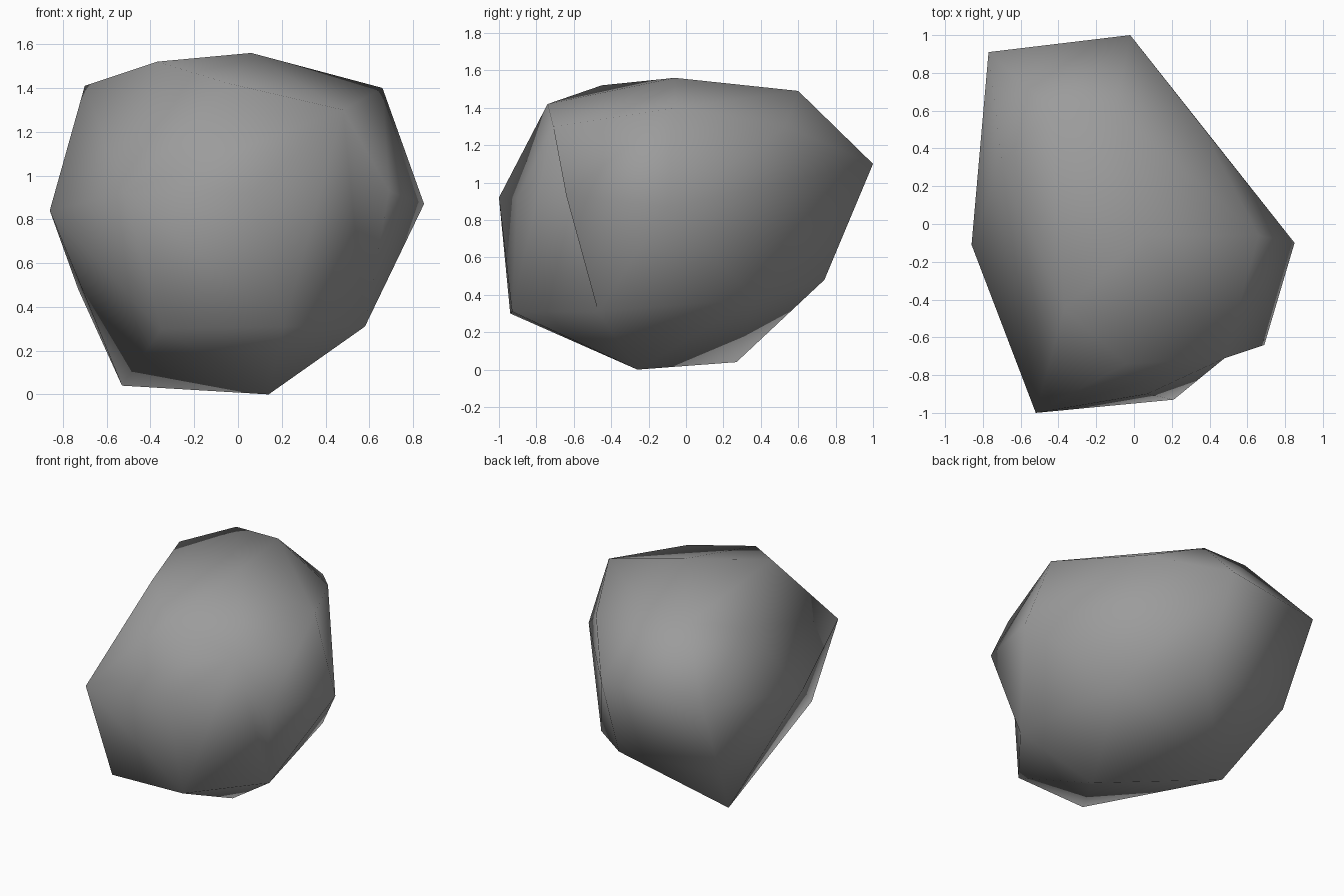
import bpy
import bmesh

# Remove the default cube only
default_cube = bpy.data.objects.get("Cube")
if default_cube:
    bpy.data.objects.remove(default_cube, do_unlink=True)


def flat_material(name, colour):
    material = bpy.data.materials.new(name)
    material.use_nodes = True
    material.diffuse_color = colour
    shader = material.node_tree.nodes["Principled BSDF"]
    shader.inputs["Base Color"].default_value = colour
    shader.inputs["Roughness"].default_value = 0.9
    return material


# Corners of the boulder, grouped from the crown down to the base
crown = [(0.06, -0.06, 1.56), (-0.37, -0.45, 1.52), (-0.1, 0.6, 1.49), (-0.44, 0.61, 1.48)]
shoulder = [(-0.04, -0.74, 1.42), (0.48, -0.71, 1.3), (0.66, -0.06, 1.4),
            (0.35, 0.53, 1.3), (-0.7, 0.33, 1.41)]
girth = [(-0.02, 1, 1.1), (-0.77, 0.91, 1.06), (-0.86, -0.11, 0.84),
         (-0.52, -1, 0.92), (0.07, -0.9, 0.92), (0.69, -0.64, 0.93), (0.85, -0.1, 0.87)]
skirt = [(0.58, -0.47, 0.31), (0.21, -0.93, 0.31), (-0.35, -0.94, 0.3),
         (0.42, 0.37, 0.38), (0.02, 0.74, 0.48), (-0.73, 0.65, 0.48)]
base = [(0.14, -0.26, 0), (-0.53, 0.27, 0.04)]

# Wrap the corners in a faceted skin
bm = bmesh.new()
for ring in (crown, shoulder, girth, skirt, base):
    for corner in ring:
        bm.verts.new(corner)
bmesh.ops.convex_hull(bm, input=bm.verts[:], use_existing_faces=False)
loose = [vert for vert in bm.verts if not vert.link_faces]
bmesh.ops.delete(bm, geom=loose, context="VERTS")


def nearest_corner(place):
    return min(bm.verts, key=lambda vert: sum((a - b) ** 2 for a, b in zip(vert.co, place)))


# Turn one edge inward for the shallow hollow low on the front left
hollow_edge = bm.edges.get((nearest_corner(girth[5]), nearest_corner(skirt[1])))
if hollow_edge:
    bmesh.ops.rotate_edges(bm, edges=[hollow_edge], use_ccw=False)
bmesh.ops.recalc_face_normals(bm, faces=bm.faces[:])

# Smooth shading all over the stone
for face in bm.faces:
    face.smooth = True

mesh = bpy.data.meshes.new("boulder")
bm.to_mesh(mesh)
bm.free()
mesh.materials.append(flat_material("stone grey", (0.33, 0.33, 0.33, 1)))
boulder = bpy.data.objects.new("boulder", mesh)
bpy.context.scene.collection.objects.link(boulder)
